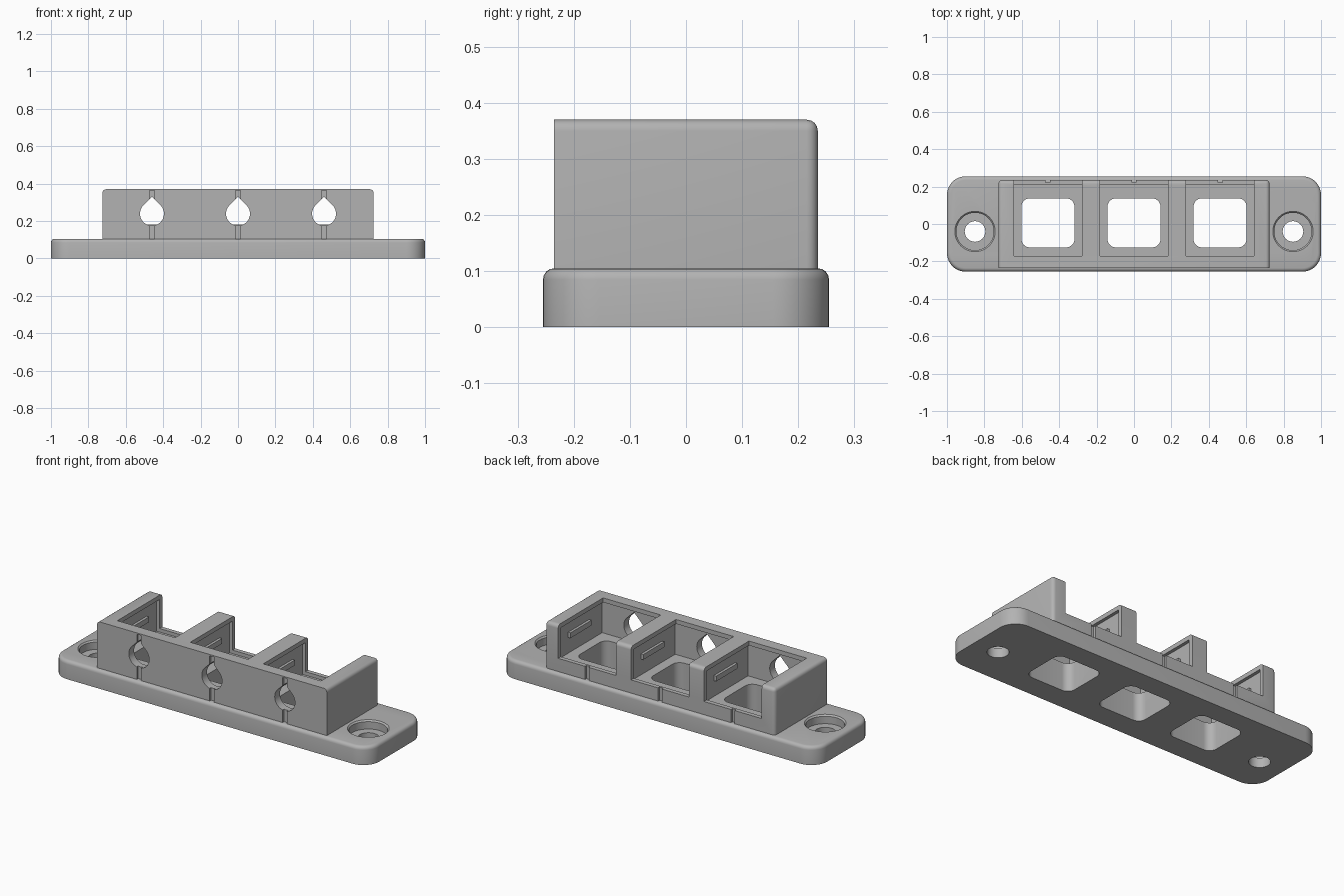
import bpy, bmesh, math
from mathutils import Matrix, Vector

cube = bpy.data.objects.get("Cube")
if cube:
    bpy.data.objects.remove(cube, do_unlink=True)

grey = bpy.data.materials.new("plain grey")
grey.use_nodes = True
colour = (0.45, 0.45, 0.45, 1)
grey.diffuse_color = colour
grey.node_tree.nodes["Principled BSDF"].inputs["Base Color"].default_value = colour


def make(name, bm):
    bmesh.ops.recalc_face_normals(bm, faces=bm.faces)
    mesh = bpy.data.meshes.new(name)
    bm.to_mesh(mesh)
    bm.free()
    mesh.materials.append(grey)
    ob = bpy.data.objects.new(name, mesh)
    bpy.context.collection.objects.link(ob)
    return ob


def box_bm(x, y, z):
    """Box from (min, max) pairs."""
    bm = bmesh.new()
    bmesh.ops.create_cube(bm, size=1)
    for v in bm.verts:
        v.co = Vector([sum(r) / 2 + c * (r[1] - r[0]) for c, r in zip(v.co, (x, y, z))])
    return bm


def bevel(bm, rule, radius, segments):
    edges = [e for e in bm.edges if rule(*[v.co for v in e.verts])]
    bmesh.ops.bevel(bm, geom=edges, offset=radius, segments=segments,
                    profile=0.5, affect='EDGES')


def vertical(a, b):
    return abs(a.z - b.z) > 0.01


def rounded_box(name, x, y, z, radius):
    bm = box_bm(x, y, z)
    bevel(bm, vertical, radius, 8)
    return make(name, bm)


def box(name, x, y, z):
    return make(name, box_bm(x, y, z))


def cylinder(name, x, y, z, r_low, r_high):
    bm = bmesh.new()
    bmesh.ops.create_cone(bm, cap_ends=True, segments=48, radius1=r_low, radius2=r_high,
                          depth=z[1] - z[0],
                          matrix=Matrix.Translation((x, y, sum(z) / 2)))
    return make(name, bm)


def teardrop(name, x, y, zc, r):
    """Round hole with a pointed roof, running along y."""
    angles = [math.radians(135 + 270 * i / 30) for i in range(31)]
    pts = [(r * math.cos(a), r * math.sin(a)) for a in angles] + [(0, r * math.sqrt(2))]
    bm = bmesh.new()
    face = bm.faces.new([bm.verts.new((x + px, y[0], zc + pz)) for px, pz in pts])
    out = bmesh.ops.extrude_face_region(bm, geom=[face])
    moved = [g for g in out["geom"] if isinstance(g, bmesh.types.BMVert)]
    bmesh.ops.translate(bm, verts=moved, vec=(0, y[1] - y[0], 0))
    return make(name, bm)


def cut(target, cutter):
    mod = target.modifiers.new("cut", 'BOOLEAN')
    mod.operation = 'DIFFERENCE'
    mod.solver = 'EXACT'
    mod.object = cutter
    bpy.context.view_layer.update()
    graph = bpy.context.evaluated_depsgraph_get()
    mesh = bpy.data.meshes.new_from_object(target.evaluated_get(graph))
    target.modifiers.clear()
    target.data = mesh
    bpy.data.objects.remove(cutter, do_unlink=True)


BASE_TOP, TOP, SILL, FLOOR = 0.105, 0.37, 0.18, 0.16
CELLS = (-0.46, 0, 0.46)
HALF = 0.182      # half width of each cell opening
UNDER = 0.018     # undercut behind the lips

# Mounting plate with rounded corners and a softened top edge
bm = box_bm((-1, 1), (-0.255, 0.255), (0, BASE_TOP))
bevel(bm, vertical, 0.1, 10)
bevel(bm, lambda a, b: min(a.z, b.z) > BASE_TOP - 0.001, 0.02, 4)
plate = make("mounting_plate", bm)

# Housing: rounded on the top sides and the back, crisp at the front
bm = box_bm((-0.725, 0.725), (-0.235, 0.235), (BASE_TOP, TOP))
bevel(bm, lambda a, b: max(a.z, b.z) > TOP - 0.01 and max(a.y, b.y) > 0
      and not (vertical(a, b) and min(a.y, b.y) < 0), 0.02, 4)
housing = make("housing", bm)

# Countersunk screw holes
for x in (-0.85, 0.85):
    cut(plate, cylinder("screw_hole", x, -0.04, (-0.1, 0.2), 0.055, 0.055))
    cut(plate, cylinder("counterbore", x, -0.04, (0.055, 0.2), 0.1, 0.1))
    cut(plate, cylinder("counterbore_rim", x, -0.04, (0.095, 0.115), 0.098, 0.118))

for x in CELLS:
    # Open cell, undercut below the lips, with a low back sill
    cut(housing, box("cell", (x - HALF, x + HALF), (-0.17, 0.21), (FLOOR, 0.5)))
    cut(housing, box("undercut", (x - HALF - UNDER, x + HALF + UNDER),
                     (-0.17 - UNDER, 0.21), (FLOOR, TOP - 0.025)))
    cut(housing, box("back_opening", (x - HALF, x + HALF), (0.2, 0.4), (SILL, 0.5)))
    # Window through floor and plate
    for part in (housing, plate):
        cut(part, rounded_box("window", (x - 0.142, x + 0.142), (-0.125, 0.137),
                              (-0.1, 0.3), 0.045))
    # Front cable hole and the shallow grooves in line with it
    cut(housing, box("front_groove", (x - 0.014, x + 0.014), (-0.3, -0.222), (0, 0.362)))
    cut(housing, box("back_groove", (x - 0.012, x + 0.012), (0.222, 0.3), (0, 0.5)))
    cut(housing, teardrop("cable_hole", x, (-0.3, -0.15), 0.239, 0.064))
    # Snap ribs on both side walls
    for side in (-1, 1):
        wall = x + side * (HALF + UNDER + 0.005)
        inner = x + side * (HALF + 0.003)
        box("snap_rib", (min(wall, inner), max(wall, inner)), (-0.07, 0.12), (0.25, 0.28))

# Smooth the rounded parts, keep the corners sharp
for ob in (plate, housing):
    bpy.ops.object.select_all(action='DESELECT')
    ob.select_set(True)
    bpy.context.view_layer.objects.active = ob
    bpy.ops.object.shade_smooth_by_angle(angle=math.radians(30))
